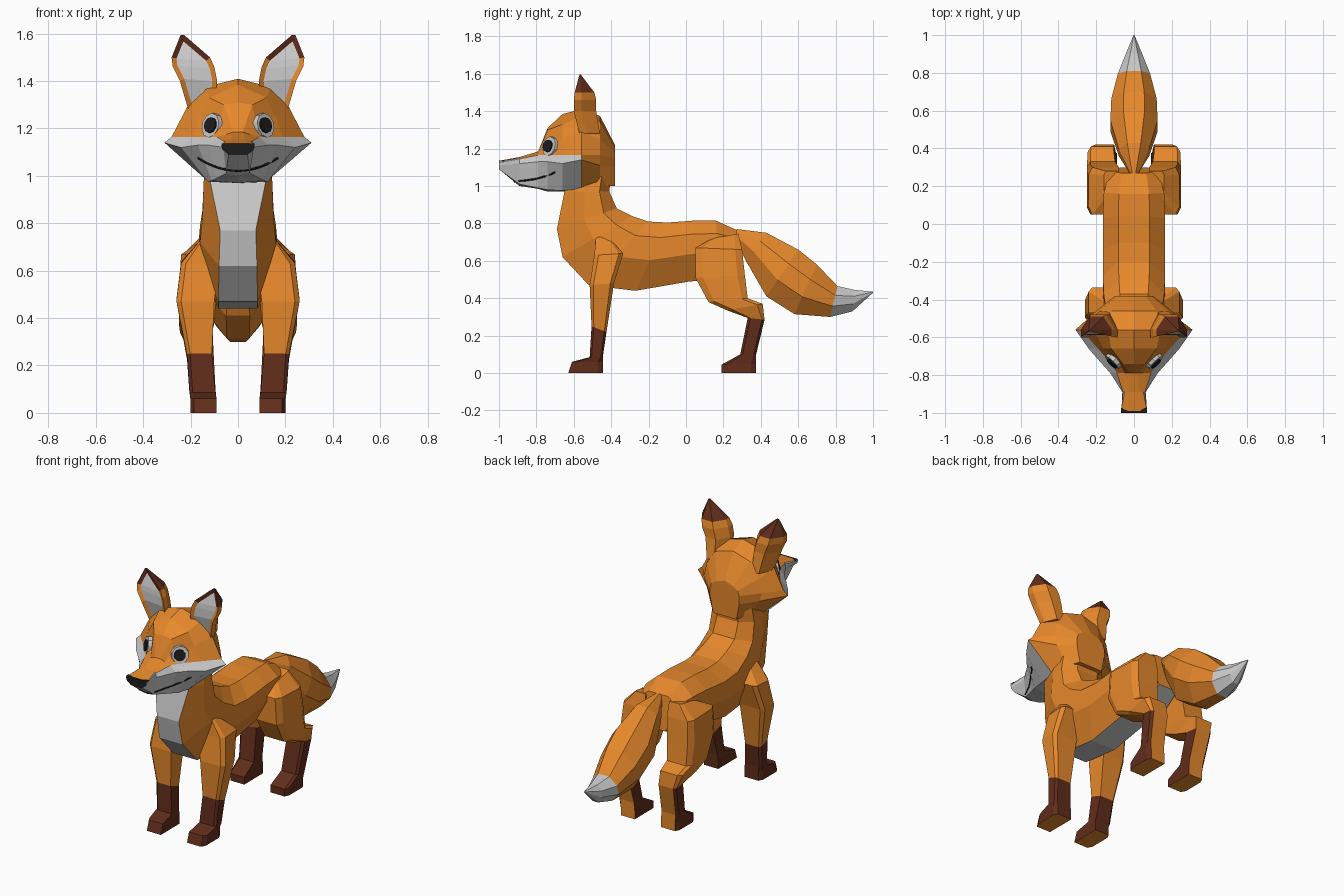
import bpy, bmesh
from mathutils import Vector
from mathutils.bvhtree import BVHTree

if "Cube" in bpy.data.objects:
    bpy.data.objects.remove(bpy.data.objects["Cube"])


def material(name, rgb):
    m = bpy.data.materials.new(name)
    m.diffuse_color = (*rgb, 1)
    m.use_nodes = True
    m.node_tree.nodes["Principled BSDF"].inputs["Base Color"].default_value = m.diffuse_color
    return m


MATS = [material("orange", (0.80, 0.25, 0.025)), material("white", (0.62, 0.62, 0.62)),
        material("brown", (0.12, 0.026, 0.011)), material("black", (0.012, 0.012, 0.012))]
ORANGE, WHITE, BROWN, BLACK = range(4)


def finish(name, bm, mirror=False):
    mesh = bpy.data.meshes.new(name)
    bm.to_mesh(mesh)
    ob = bpy.data.objects.new(name, mesh)
    bpy.context.collection.objects.link(ob)
    for m in MATS:
        mesh.materials.append(m)
    if mirror:
        mod = ob.modifiers.new("mirror", 'MIRROR')
        mod.use_mirror_merge = False
    return ob


def skin(rings, pick):
    """Join rings of points into a closed skin; pick(centre, normal) gives the colour."""
    bm = bmesh.new()
    loops = [[bm.verts.new(p) for p in ring] for ring in rings]
    n = len(loops[0])
    for a, b in zip(loops, loops[1:]):
        for i in range(n):
            j = (i + 1) % n
            bm.faces.new((a[i], a[j], b[j], b[i]))
    bm.faces.new(loops[0])
    bm.faces.new(loops[-1])
    bmesh.ops.recalc_face_normals(bm, faces=bm.faces[:])
    bm.normal_update()
    for f in bm.faces:
        f.material_index = pick(f.calc_center_median(), f.normal)
    return bm


def section(p, q, x0, x1, shape):
    """Cross-section between points p and q of the side profile, x0..x1 wide."""
    p, q = Vector((0, *p)), Vector((0, *q))
    return [p.lerp(q, t) + Vector(((x0 + x1) / 2 + u * (x1 - x0) / 2, 0, 0)) for u, t in shape]


def both(half):
    return half + [(-u, t) for u, t in reversed(half)]


# Torso and neck: top point, bottom point, half width, width share of the pale underside
torso = [((-.39, 1.15), (-.62, 1.03), .135, .85), ((-.41, .97), (-.65, .97), .145, .8),
         ((-.37, .88), (-.69, .77), .15, .5), ((-.29, .84), (-.66, .62), .16, .5),
         ((-.20, .81), (-.52, .47), .165, .5), ((-.10, .805), (-.27, .44), .165, .5),
         ((.04, .815), (.02, .49), .165, .5), ((.16, .815), (.18, .50), .16, .5),
         ((.27, .765), (.30, .56), .13, .5)]
rings = [section(p, q, -w, w, both([(.5, 0), (1, .22), (1, .55), (b, 1)])) for p, q, w, b in torso]
bm = skin(rings, lambda c, n: ORANGE)
bm.faces.ensure_lookup_table()
for k in range(len(torso) - 1):
    bm.faces[k * 8 + 3].material_index = WHITE
finish("torso", bm)

# Head: y, top z, then side points crown, brow, muzzle line, cheek, jaw, then bottom z
head = [
    (-1.0, 1.135, (.035, 1.135), (.07, 1.132), (.07, 1.125), (.065, 1.11), (.04, 1.09), 1.09),
    (-.89, 1.155, (.03, 1.155), (.05, 1.15), (.058, 1.145), (.062, 1.12), (.05, 1.01), 1.0),
    (-.79, 1.185, (.02, 1.185), (.05, 1.175), (.09, 1.165), (.125, 1.13), (.09, .99), .985),
    (-.74, 1.31, (.06, 1.30), (.075, 1.23), (.12, 1.165), (.17, 1.13), (.11, .98), .97),
    (-.66, 1.385, (.12, 1.33), (.16, 1.25), (.19, 1.165), (.24, 1.12), (.125, .975), .97),
    (-.56, 1.41, (.14, 1.375), (.215, 1.29), (.28, 1.165), (.31, 1.14), (.13, .985), .98),
    (-.46, 1.375, (.12, 1.34), (.18, 1.25), (.20, 1.165), (.18, 1.11), (.11, 1.0), 1.0),
    (-.38, 1.22, (.06, 1.20), (.09, 1.18), (.10, 1.15), (.10, 1.10), (.08, 1.0), 1.0)]
rings = []
for y, top, *side, low in head:
    half = [(0, top)] + side + [(0, low)]
    half += [(-x, z) for x, z in reversed(side)]
    rings.append([(x, y, z) for x, z in half])


def head_colour(c, n):
    if n.y < -.95 and c.y < -.98:
        return BLACK
    if c.y < -.55 and (c.z < 1.152 and n.z < .75):
        return WHITE
    return ORANGE


bm = skin(rings, head_colour)
tree = BVHTree.FromBMesh(bm)
finish("head", bm)


def on_face(x, z):
    return tree.ray_cast(Vector((x, -2, z)), Vector((0, 1, 0)))[0]


# Nose pad under the tip of the snout
finish("nose", skin([section((-1.0, 1.137), (-.975, 1.137), -.07, .07, both([(1, 0), (1, 1)])),
                     section((-.995, 1.10), (-.965, 1.10), -.05, .05, both([(1, 0), (1, 1)]))],
                    lambda c, n: BLACK))

# Mouth line laid on the muzzle
curve = bpy.data.curves.new("mouth", 'CURVE')
curve.dimensions = '3D'
curve.bevel_depth = .005
curve.bevel_resolution = 0
curve.materials.append(MATS[BLACK])
pts = [on_face(x, 1.022 + 1.9 * x * x) for x in [(i - 8) * .021 for i in range(17)]]
pts = [p for p in pts if p]
line = curve.splines.new('POLY')
line.points.add(len(pts) - 1)
for sp, p in zip(line.points, pts):
    sp.co = (*p, 1)
bpy.context.collection.objects.link(bpy.data.objects.new("mouth", curve))


# Eyes
def disc(name, centre, rx, rz, depth, mat):
    bm = bmesh.new()
    bmesh.ops.create_cone(bm, cap_ends=True, segments=10, radius1=1, radius2=.9, depth=1)
    rot = Vector((.68, -.70, .2)).to_track_quat('Z', 'Y').to_matrix()
    for v in bm.verts:
        v.co = centre + rot @ Vector((v.co.x * rx, v.co.y * rz, v.co.z * depth))
    for f in bm.faces:
        f.material_index = mat
    finish(name, bm, True)


eye = on_face(.105, 1.21)
disc("eye_white", eye, .055, .058, .036, WHITE)
disc("pupil", eye + Vector((-.002, -.004, 0)), .037, .037, .05, BLACK)

# Ears: z, inner x, outer x, front y, back y
ears = [(1.28, .10, .21, -.57, -.46), (1.40, .088, .245, -.60, -.48), (1.46, .10, .275, -.60, -.48),
        (1.50, .118, .28, -.595, -.49), (1.595, .228, .242, -.57, -.562)]
ear_shape = [(-1, 0), (1, 0), (1, .35), (.45, 1), (-.45, 1), (-1, .35)]
bm = skin([section((yf, z), (yb, z), a, b, ear_shape) for z, a, b, yf, yb in ears],
          lambda c, n: BROWN if c.z > 1.5 else ORANGE)
front = [f for f in bm.faces if f.normal.y < -.8]
bmesh.ops.inset_region(bm, faces=front, thickness=.02, depth=-.012, use_even_offset=True)
for f in front:
    f.material_index = WHITE
finish("ear", bm, True)

# Legs: front point, back point, inner x, outer x
leg_shape = [(-1, 0), (.75, 0), (1, .15), (1, .85), (.75, 1), (-1, 1)]
front_leg = [((-.48, .745), (-.40, .71), .08, .15), ((-.49, .63), (-.335, .64), .08, .24),
             ((-.515, .47), (-.385, .48), .10, .26), ((-.505, .25), (-.425, .22), .11, .215),
             ((-.515, .085), (-.445, .085), .095, .205), ((-.61, .06), (-.445, .06), .09, .20),
             ((-.63, 0), (-.445, 0), .09, .20)]
hind_leg = [((.14, .72), (.28, .745), .08, .16), ((.05, .67), (.30, .66), .08, .24),
            ((.05, .51), (.315, .52), .09, .25), ((.12, .38), (.33, .40), .10, .25),
            ((.22, .335), (.41, .37), .11, .245), ((.33, .295), (.42, .285), .105, .22),
            ((.29, .10), (.375, .10), .095, .205), ((.19, .045), (.375, .05), .09, .20),
            ((.19, 0), (.375, 0), .09, .20)]
for name, rows, sock, hind in (("front_leg", front_leg, .24, 0), ("hind_leg", hind_leg, .28, 1)):
    def leg_colour(c, n):
        if c.z > sock or n.z < -.9 or (hind and n.y > .8):
            return ORANGE
        return BROWN
    finish(name, skin([section(*r, leg_shape) for r in rows], leg_colour), True)

# Tail: top point, bottom point, half width
tail = [((.27, .77), (.26, .72), .02), ((.43, .75), (.32, .60), .08), ((.60, .66), (.43, .41), .125),
        ((.70, .58), (.58, .315), .12), ((.81, .465), (.77, .30), .085), ((.90, .445), (.89, .33), .045),
        ((.999, .435), (1.0, .43), .003)]
tail_shape = both([(.45, 0), (1, .3), (1, .65), (.4, 1)])
finish("tail", skin([section(p, q, -w, w, tail_shape) for p, q, w in tail],
                    lambda c, n: WHITE if c.y > .8 else ORANGE))
